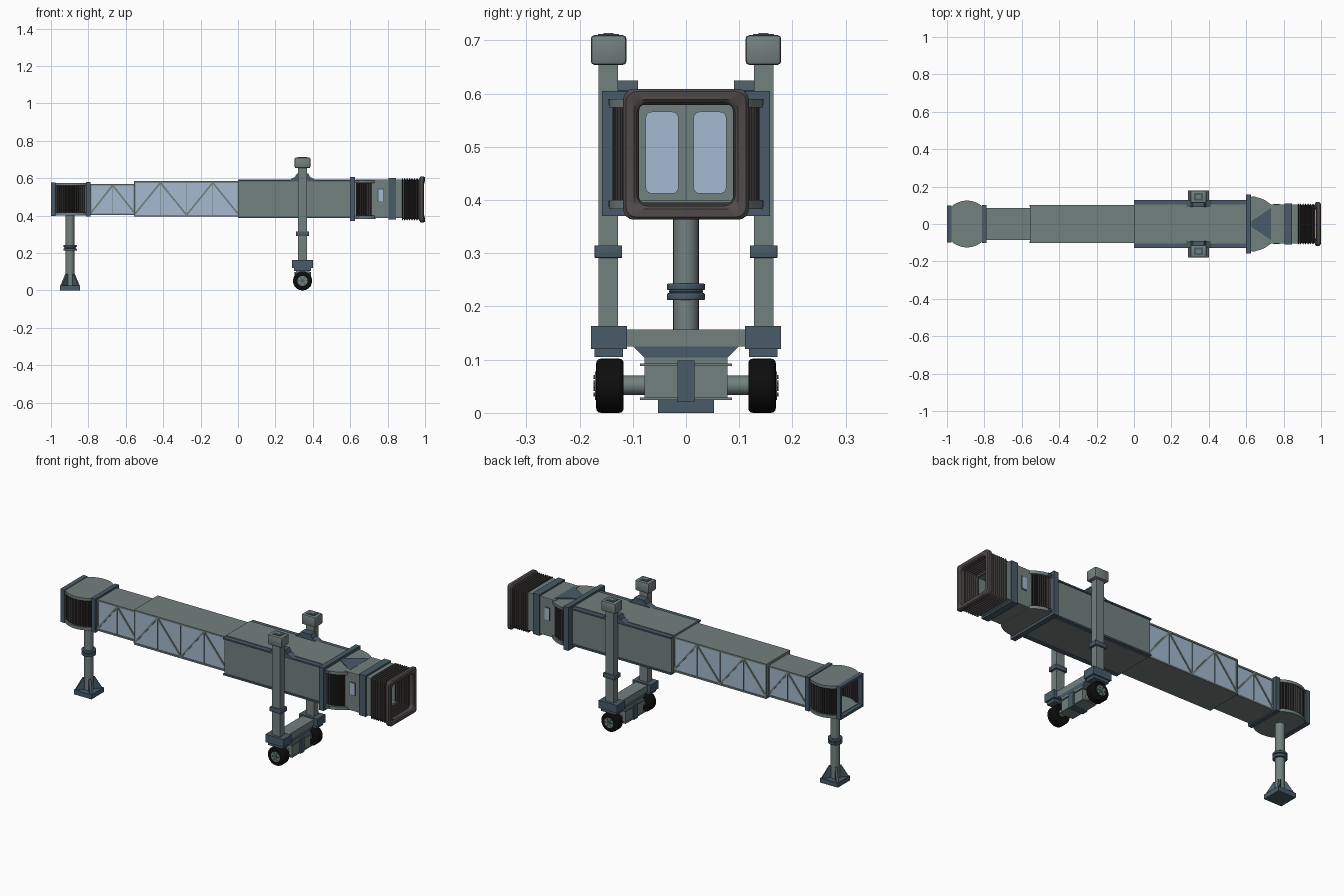
import bpy, bmesh, math
from mathutils import Vector

old = bpy.data.objects.get("Cube")
if old:
    bpy.data.objects.remove(old, do_unlink=True)


def material(name, r, g, b):
    m = bpy.data.materials.new(name)
    m.use_nodes = True
    m.diffuse_color = (r, g, b, 1)
    bsdf = next(n for n in m.node_tree.nodes if n.type == 'BSDF_PRINCIPLED')
    bsdf.inputs["Base Color"].default_value = (r, g, b, 1)
    bsdf.inputs["Roughness"].default_value = 0.6
    return m


GREY = material("grey_green_paint", 0.17, 0.22, 0.21)
BLUE = material("dark_slate_blue", 0.065, 0.105, 0.135)
GLASS = material("pale_blue_glass", 0.37, 0.49, 0.62)
BUMPER = material("warm_dark_grey", 0.08, 0.07, 0.068)
PLEAT = material("charcoal_fabric", 0.032, 0.029, 0.028)
TYRE = material("black_rubber", 0.004, 0.004, 0.004)


def finish(bm, name, mat, bevel=0, segments=2, smooth=False):
    bmesh.ops.recalc_face_normals(bm, faces=bm.faces[:])
    if bevel:
        bmesh.ops.bevel(bm, geom=bm.edges[:], offset=bevel, segments=segments,
                        affect='EDGES', profile=0.5)
    me = bpy.data.meshes.new(name)
    bm.to_mesh(me)
    bm.free()
    me.materials.append(mat)
    ob = bpy.data.objects.new(name, me)
    bpy.context.scene.collection.objects.link(ob)
    if smooth:
        bpy.ops.object.select_all(action='DESELECT')
        ob.select_set(True)
        bpy.context.view_layer.objects.active = ob
        bpy.ops.object.shade_smooth_by_angle(angle=math.radians(35))
    return ob


def prism(name, pts, axis, a, b, mat, bevel=0, smooth=False):
    """Extrude a 2D outline along an axis from a to b."""
    place = {'x': lambda p, d: (d, p[0], p[1]), 'y': lambda p, d: (p[0], d, p[1]),
             'z': lambda p, d: (p[0], p[1], d)}[axis]
    bm = bmesh.new()
    ends = [[bm.verts.new(place(p, d)) for p in pts] for d in (a, b)]
    for ring in ends:
        bm.faces.new(ring)
    for i in range(len(pts)):
        j = (i + 1) % len(pts)
        bm.faces.new((ends[0][i], ends[0][j], ends[1][j], ends[1][i]))
    return finish(bm, name, mat, bevel, smooth=smooth)


def box(name, x, y, z, mat, bevel=0):
    return prism(name, [(x[0], y[0]), (x[1], y[0]), (x[1], y[1]), (x[0], y[1])],
                 'z', z[0], z[1], mat, bevel, smooth=bevel > 0)


def side_box(name, s, x, y, z, mat, bevel=0):
    """Box mirrored to side s of the centre plane."""
    return box(name, x, sorted((s * y[0], s * y[1])), z, mat, bevel)


def cylinder(name, axis, c, r, a, b, mat, n=32, bevel=0):
    pts = [(c[0] + r * math.cos(math.tau * i / n), c[1] + r * math.sin(math.tau * i / n))
           for i in range(n)]
    ob = prism(name, pts, axis, a, b, mat, smooth=True)
    if bevel:
        mod = ob.modifiers.new("rounded_rims", 'BEVEL')
        mod.width, mod.segments, mod.limit_method = bevel, 3, 'ANGLE'
    return ob


def rounded_rect(hy, hz, r, n=5):
    return [(sy * (hy - r) + r * math.cos(t), sz * (hz - r) + r * math.sin(t))
            for sy, sz, t0 in ((1, 1, 0), (-1, 1, 90), (-1, -1, 180), (1, -1, 270))
            for t in (math.radians(t0 + 90 * k / (n - 1)) for k in range(n))]


def sleeve(name, stations, zc, r, mat, bow=0, smooth=False):
    """Hollow rectangular sleeve; stations (x, half width, half height) form a loop."""
    bm = bmesh.new()
    rings = []
    for x, hy, hz in stations:
        ring = [(y, z) for y, z in rounded_rect(hy, hz, r)]
        rings.append([bm.verts.new((x - bow * (1 - abs(z / hz) ** 2), y, z + zc))
                      for y, z in ring])
    for ra, rb in zip(rings, rings[1:] + rings[:1]):
        for i in range(len(ra)):
            j = (i + 1) % len(ra)
            bm.faces.new((ra[i], ra[j], rb[j], rb[i]))
    return finish(bm, name, mat, smooth=smooth)


def frame(name, x0, x1, hy, hz, t, zc, mat, r=0.002):
    return sleeve(name, [(x0, hy, hz), (x1, hy, hz), (x1, hy - t, hz - t),
                         (x0, hy - t, hz - t)], zc, r, mat)


def clipped_disc(name, cx, r, x0, x1, z, mat):
    """Disc cut off by two straight sides."""
    a0, a1 = math.acos((x1 - cx) / r), math.acos(max(-1, (x0 - cx) / r))
    arc = [a0 + (a1 - a0) * i / 20 for i in range(21)]
    pts = [(cx + r * math.cos(a), r * math.sin(a)) for a in arc]
    return prism(name, pts + [(x, -y) for x, y in reversed(pts)], 'z', z[0], z[1], mat)


def pleats(name, cx, r, x0, x1, z, s, folds=14, depth=0.008):
    """Folded curtain wall following an arc."""
    a0, a1 = math.acos((x1 - cx) / r), math.acos((x0 - cx) / r)
    outer, inner = [], []
    for i in range(2 * folds + 1):
        a = a0 + (a1 - a0) * i / (2 * folds)
        ro = r - depth * (i % 2)
        outer.append((cx + ro * math.cos(a), s * ro * math.sin(a)))
        inner.append((cx + (ro - .006) * math.cos(a), s * (ro - .006) * math.sin(a)))
    prism(name, outer + inner[::-1], 'z', z[0], z[1], PLEAT)


def strut(name, p, q, w, y0, y1, mat):
    p, q = Vector(p), Vector(q)
    d = (q - p).normalized() * w / 2
    n = Vector((-d.y, d.x))
    prism(name, [p - n, q - n, q + n, p + n], 'y', y0, y1, mat)


# Rear entry rotunda
frame("entry_frame", -1, -0.975, 0.1, 0.09, 0.014, 0.488, BLUE)
clipped_disc("rotunda_roof", -0.893, 0.125, -0.98, -0.805, (0.56, 0.575), GREY)
clipped_disc("rotunda_floor", -0.893, 0.125, -0.98, -0.805, (0.4, 0.416), GREY)
for s in (-1, 1):
    pleats("rotunda_curtain", -0.893, 0.121, -0.976, -0.808, (0.414, 0.562), s)
box("rotunda_collar", (-0.812, -0.788), (-0.102, 0.102), (0.396, 0.58), BLUE)
box("rotunda_inner_wall", (-0.815, -0.811), (-0.09, 0.09), (0.414, 0.562), GREY)

# Rear support leg
LX = -0.898
cylinder("rear_leg", 'z', (LX, 0), 0.024, 0.02, 0.405, GREY)
for z0, z1, r in ((0.212, 0.225, 0.036), (0.225, 0.231, 0.032), (0.231, 0.243, 0.036)):
    cylinder("rear_leg_ring", 'z', (LX, 0), r, z0, z1, BLUE, bevel=0.003)
box("rear_foot", (LX - .053, LX + .053), (-0.053, 0.053), (0, 0.025), BLUE)
for turn in (45, 135):
    fin = prism("foot_gusset", [(-.068, .024), (.068, .024), (.03, .088), (-.03, .088)],
                'y', -0.006, 0.006, BLUE)
    fin.rotation_euler.z = math.radians(turn)
    fin.location.x = LX


# Glazed telescoping tunnels
def glazed_tunnel(name, x0, x1, hy, z0, z1, bays):
    e = 0.009
    box(name + "_glass", (x0 + .004, x1), (-hy + .004, hy - .004), (z0 + .004, z1 - .004), GLASS)
    box(name + "_roof", (x0, x1), (-hy, hy), (z1 - e, z1), GREY)
    box(name + "_floor", (x0, x1), (-hy, hy), (z0, z0 + e), GREY)
    box(name + "_end_wall", (x0, x0 + .006), (-hy, hy), (z0, z1), GREY)
    step = (x1 - x0) / (2 * bays)
    for s in (-1, 1):
        y0, y1 = sorted((s * (hy - .008), s * hy))
        for i in range(2 * bays + 1):
            x = min(max(x0 + i * step, x0 + .004), x1 - .004)
            w = 0.008 if i in (0, 2 * bays) else 0.003
            strut(name + "_post", (x, z0), (x, z1), w, y0, y1, GREY)
            if i < 2 * bays:
                lo, hi = z0 + .008, z1 - .008
                ends = (lo, hi) if i % 2 == 0 else (hi, lo)
                strut(name + "_brace", (x0 + i * step, ends[0]),
                      (x0 + (i + 1) * step, ends[1]), 0.009, y0, y1, GREY)


glazed_tunnel("inner_tunnel", -0.79, -0.55, 0.085, 0.402, 0.57, 1)
glazed_tunnel("middle_tunnel", -0.555, 0.005, 0.102, 0.395, 0.584, 2)

# Solid outer tunnel with side rails
box("outer_tunnel", (0, 0.605), (-0.103, 0.103), (0.388, 0.594), GREY)
for s in (-1, 1):
    side_box("side_panel", s, (0.003, 0.605), (0.1, 0.122), (0.394, 0.584), GREY)
    side_box("upper_rail", s, (0, 0.605), (0.103, 0.128), (0.582, 0.59), BLUE)
    side_box("lower_rail", s, (0, 0.605), (0.103, 0.128), (0.387, 0.396), BLUE)

# Cab rotunda
box("cab_collar", (0.598, 0.626), (-0.158, 0.158), (0.37, 0.605), BLUE)
clipped_disc("cab_turntable_roof", 0.63, 0.145, 0.622, 0.735, (0.574, 0.59), GREY)
clipped_disc("cab_turntable_floor", 0.63, 0.145, 0.622, 0.735, (0.383, 0.4), GREY)
prism("turntable_wedge", [(0.627, -.015), (0.732, -.085), (0.732, .085), (0.627, .015)],
      'z', 0.588, 0.594, BLUE)
for s in (-1, 1):
    pleats("cab_curtain", 0.63, 0.138, 0.628, 0.725, (0.398, 0.576), s, 10)
    for z in (0.388, 0.58):
        side_box("curtain_track", s, (0.628, 0.65), (0.115, 0.147), (z, z + .01), BLUE)

# Cab shell, side windows and door
frame("cab_shell", 0.715, 0.89, 0.104, 0.103, 0.012, 0.49, GREY)
frame("cab_band", 0.805, 0.845, 0.11, 0.112, 0.01, 0.49, BLUE)
box("door_panel", (0.745, 0.76), (-0.094, 0.094), (0.395, 0.585), GREY)
box("door_seam", (0.76, 0.761), (-0.001, 0.001), (0.395, 0.585), BLUE)
for s in (-1, 1):
    pane = [(y + s * 0.045, z + 0.489) for y, z in rounded_rect(0.031, 0.077, 0.012)]
    prism("door_window", pane, 'x', 0.759, 0.764, GLASS)
    side_box("window_rim", s, (0.747, 0.779), (0.1, 0.106), (0.472, 0.544), BLUE)
    side_box("cab_window", s, (0.75, 0.776), (0.1, 0.108), (0.476, 0.54), GLASS)

# Folding bellows and end bumper
folds = 7
zigzag = [(0.878 + 0.092 * i / (2 * folds), 0.11 - 0.01 * (i % 2), 0.114 - 0.01 * (i % 2))
          for i in range(2 * folds + 1)]
sleeve("bellows", zigzag + [(x, hy - .012, hz - .012) for x, hy, hz in zigzag[::-1]],
       0.487, 0.01, PLEAT)
sleeve("bumper", [(0.972, .112, .117), (0.978, .118, .123), (0.994, .118, .123),
                  (1.0, .113, .118), (1.0, .098, .103), (0.994, .092, .097),
                  (0.972, .092, .097)], 0.486, 0.02, BUMPER, bow=0.014, smooth=True)

# Lift columns, wheels and their fittings
CX = 0.345


def about(h):
    return (CX - h, CX + h)


for s in (-1, 1):
    side_box("lift_column", s, about(0.024), (0.128, 0.164), (0.15, 0.66), GREY)
    side_box("column_cap", s, about(0.042), (0.112, 0.179), (0.654, 0.71), GREY, 0.007)
    side_box("cap_recess", s, about(0.024), (0.126, 0.165), (0.705, 0.712), BLUE)
    side_box("cap_plug", s, about(0.014), (0.136, 0.155), (0.705, 0.714), GREY)
    side_box("column_band", s, about(0.035), (0.12, 0.172), (0.291, 0.315), BLUE, 0.002)
    y0, y1 = sorted((s * 0.09, s * 0.129))
    prism("column_bracket", [(0.27, .588), (0.42, .588), (0.385, .606), (0.375, .625),
                             (0.315, .625), (0.305, .606)], 'y', y0, y1, BLUE)
    side_box("column_shoe", s, about(0.055), (0.111, 0.179), (0.12, 0.163), BLUE)
    side_box("shoe_base", s, about(0.045), (0.118, 0.172), (0.105, 0.121), BLUE)
    y0, y1 = sorted((s * 0.117, s * 0.169))
    cylinder("wheel_tyre", 'y', (CX, 0.051), 0.051, y0, y1, TYRE, 40, 0.009)
    y0, y1 = sorted((s * 0.16, s * 0.171))
    cylinder("wheel_hub", 'y', (CX, 0.051), 0.027, y0, y1, GREY, 24)
    y0, y1 = sorted((s * 0.165, s * 0.174))
    cylinder("hub_cap", 'y', (CX, 0.051), 0.01, y0, y1, BLUE, 16)
    for k in range(6):
        a = math.tau * k / 6
        cylinder("wheel_bolt", 'y', (CX + .019 * math.cos(a), .051 + .019 * math.sin(a)),
                 0.004, y0, y1, BLUE, 8)
    y0, y1 = sorted((s * 0.07, s * 0.12))
    cylinder("axle", 'y', (CX, 0.052), 0.018, y0, y1, GREY, 24)

# Cross beam and drive bogie
box("cross_beam", about(0.036), (-0.112, 0.112), (0.125, 0.157), GREY)
prism("beam_saddle", [(-.1, .126), (-.078, .104), (.078, .104), (.1, .126)],
      'x', CX - .036, CX + .036, BLUE)
box("bogie_body", about(0.036), (-0.078, 0.078), (0.026, 0.105), GREY)
box("bogie_flange", about(0.041), (-0.086, 0.086), (0.088, 0.093), GREY)
box("bogie_keel", about(0.041), (-0.086, 0.086), (0.024, 0.029), GREY)
box("bogie_rib", about(0.044), (-0.016, 0.016), (0.02, 0.098), BLUE)
